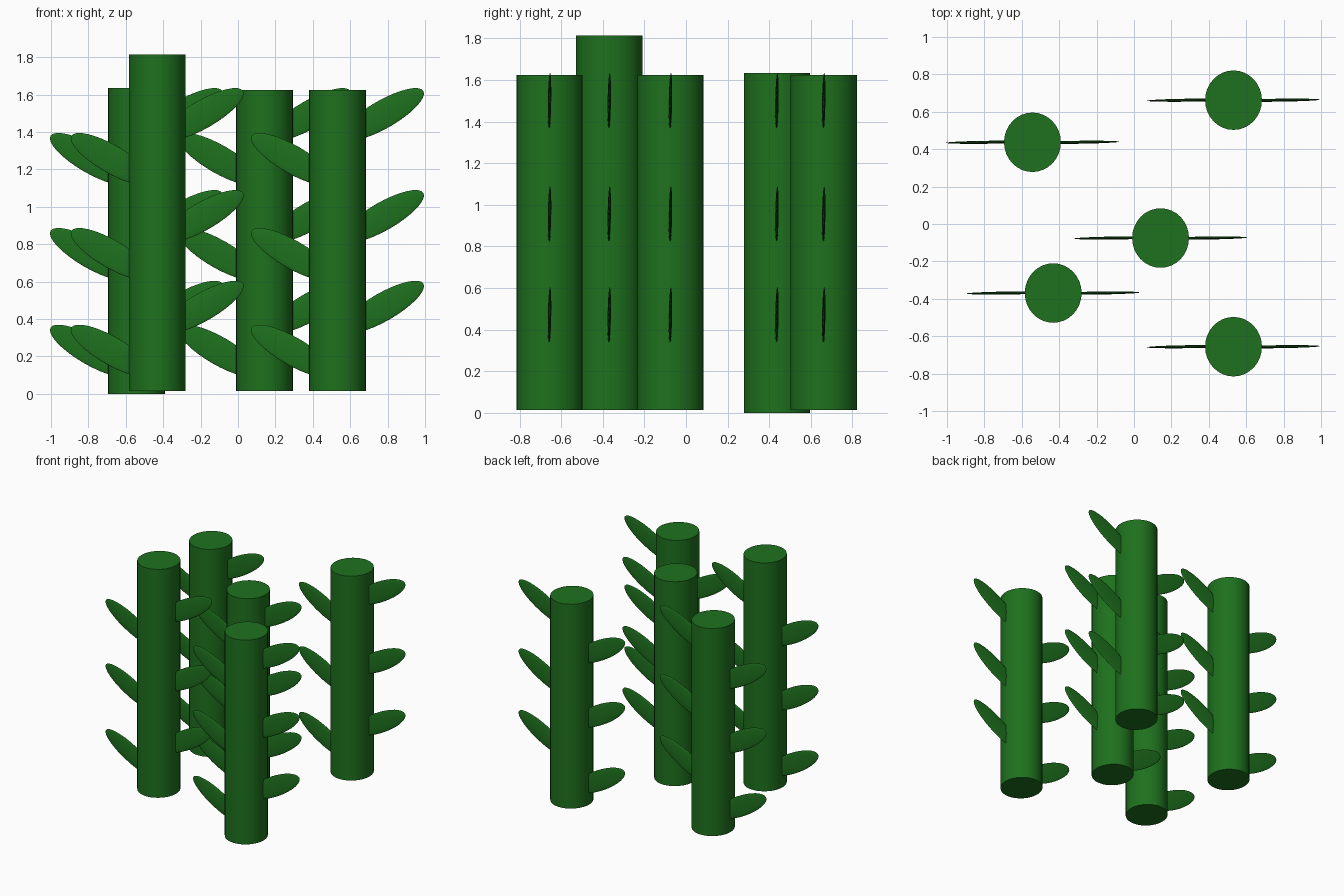
import bpy
from math import radians

if "Cube" in bpy.data.objects:
    bpy.data.objects.remove(bpy.data.objects["Cube"])

green = bpy.data.materials.new("leaf_green")
green.diffuse_color = (0.013, 0.165, 0.013, 1)
green.use_nodes = True
green.node_tree.nodes["Principled BSDF"].inputs["Base Color"].default_value = green.diffuse_color


def finish(obj, name):
    obj.name = name
    obj.data.materials.append(green)
    bpy.ops.object.transform_apply(location=False, rotation=False, scale=True)
    bpy.ops.object.shade_smooth_by_angle(angle=radians(40))


def stalk(name, x, y, z0, z1):
    bpy.ops.mesh.primitive_cylinder_add(vertices=32, radius=1, depth=z1 - z0,
                                        location=(x, y, (z0 + z1) / 2))
    obj = bpy.context.object
    obj.scale = (0.152, 0.159, 1)
    finish(obj, name)


def leaf(name, x, y, z, side):
    # thin ellipsoid rising outward from the stalk
    bpy.ops.mesh.primitive_uv_sphere_add(segments=32, ring_count=16, radius=1,
                                         location=(x + side * 0.243, y, z))
    obj = bpy.context.object
    obj.scale = (0.25, 0.008, 0.075)
    obj.rotation_euler = (0, -side * radians(30), radians(0.8))
    finish(obj, name)


# x, y, bottom, top of each stalk
stalks = [(-0.543, 0.437, 0.0, 1.635),
          (0.532, 0.662, 0.015, 1.625),
          (0.142, -0.075, 0.015, 1.625),
          (-0.432, -0.369, 0.015, 1.815),
          (0.532, -0.656, 0.015, 1.625)]
right_heights = (0.464, 0.949, 1.494)
left_heights = (0.229, 0.746, 1.254)

for i, (x, y, z0, z1) in enumerate(stalks, 1):
    stalk(f"stalk_{i}", x, y, z0, z1)
    for j, (zr, zl) in enumerate(zip(right_heights, left_heights), 1):
        leaf(f"right_leaf_{i}_{j}", x, y, zr, 1)
        leaf(f"left_leaf_{i}_{j}", x, y, zl, -1)
